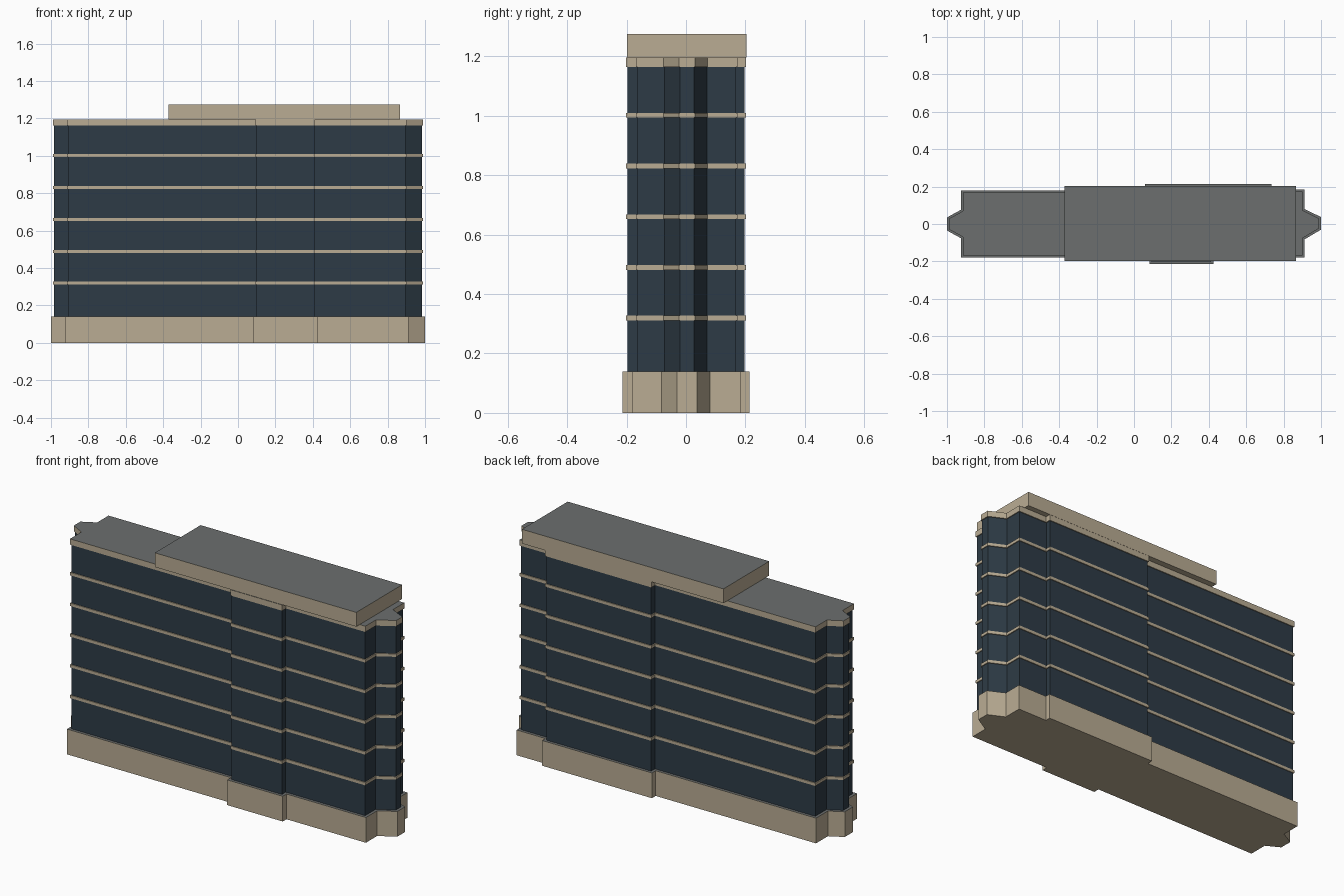
import bpy, bmesh
from mathutils import Vector

if "Cube" in bpy.data.objects:
    bpy.data.objects.remove(bpy.data.objects["Cube"])


def material(name, rgb):
    m = bpy.data.materials.new(name)
    m.diffuse_color = (*rgb, 1.0)
    m.use_nodes = True
    m.node_tree.nodes["Principled BSDF"].inputs["Base Color"].default_value = m.diffuse_color
    return m


STONE = material("tan_stone", (0.49, 0.415, 0.295))
GLASS = material("dark_blue_glass", (0.027, 0.044, 0.061))
ROOF = material("grey_roof", (0.150, 0.158, 0.156))

# Ground outline, counter-clockwise: bay at each end, shallow projection front and back
FOOTPRINT = [
    (-0.925, -0.180), (0.083, -0.180), (0.083, -0.213), (0.424, -0.213), (0.424, -0.180),
    (0.912, -0.180), (0.912, -0.082), (1.0, -0.030), (1.0, 0.037), (0.912, 0.080),
    (0.912, 0.184), (0.735, 0.184), (0.735, 0.213), (0.060, 0.213), (0.060, 0.180),
    (-0.925, 0.180), (-0.925, 0.076), (-1.0, 0.035), (-1.0, -0.035), (-0.925, -0.076),
]


def inset(points, d):
    """Move every side inwards by d with mitred corners."""
    result = []
    for i, p in enumerate(points):
        p = Vector(p)
        a = (p - Vector(points[i - 1])).normalized()
        b = (Vector(points[(i + 1) % len(points)]) - p).normalized()
        na, nb = Vector((-a.y, a.x)), Vector((-b.y, b.x))
        result.append(p + (na + nb) * d / (1 + na.dot(nb)))
    return result


def prism(name, points, z0, z1, side, top):
    """Extrude an outline; upward faces get their own colour."""
    bm = bmesh.new()
    face = bm.faces.new([bm.verts.new((p[0], p[1], z0)) for p in points])
    moved = bmesh.ops.extrude_face_region(bm, geom=[face], use_keep_orig=True)
    verts = [g for g in moved["geom"] if isinstance(g, bmesh.types.BMVert)]
    bmesh.ops.translate(bm, verts=verts, vec=(0, 0, z1 - z0))
    bmesh.ops.recalc_face_normals(bm, faces=bm.faces[:])
    for f in bm.faces:
        f.material_index = 1 if f.normal.z > 0.5 else 0
    mesh = bpy.data.meshes.new(name)
    bm.to_mesh(mesh)
    bm.free()
    mesh.materials.append(side)
    mesh.materials.append(top)
    obj = bpy.data.objects.new(name, mesh)
    bpy.context.collection.objects.link(obj)
    return obj


# Stone plinth and glazed body
prism("plinth", FOOTPRINT, 0.0, 0.14, STONE, ROOF)
prism("glazed_body", inset(FOOTPRINT, 0.016), 0.13, 1.17, GLASS, GLASS)

# Floor bands and roof cap
band = inset(FOOTPRINT, 0.011)
for i in range(5):
    z = 0.319 + 0.1705 * i
    prism(f"floor_band_{i + 1}", band, z - 0.008, z + 0.008, STONE, STONE)
prism("roof_cap", band, 1.163, 1.195, STONE, ROOF)

# Rooftop storey
prism("rooftop_storey",
      [(-0.372, -0.199), (0.866, -0.199), (0.866, 0.203), (-0.372, 0.203)],
      1.195, 1.274, STONE, ROOF)
